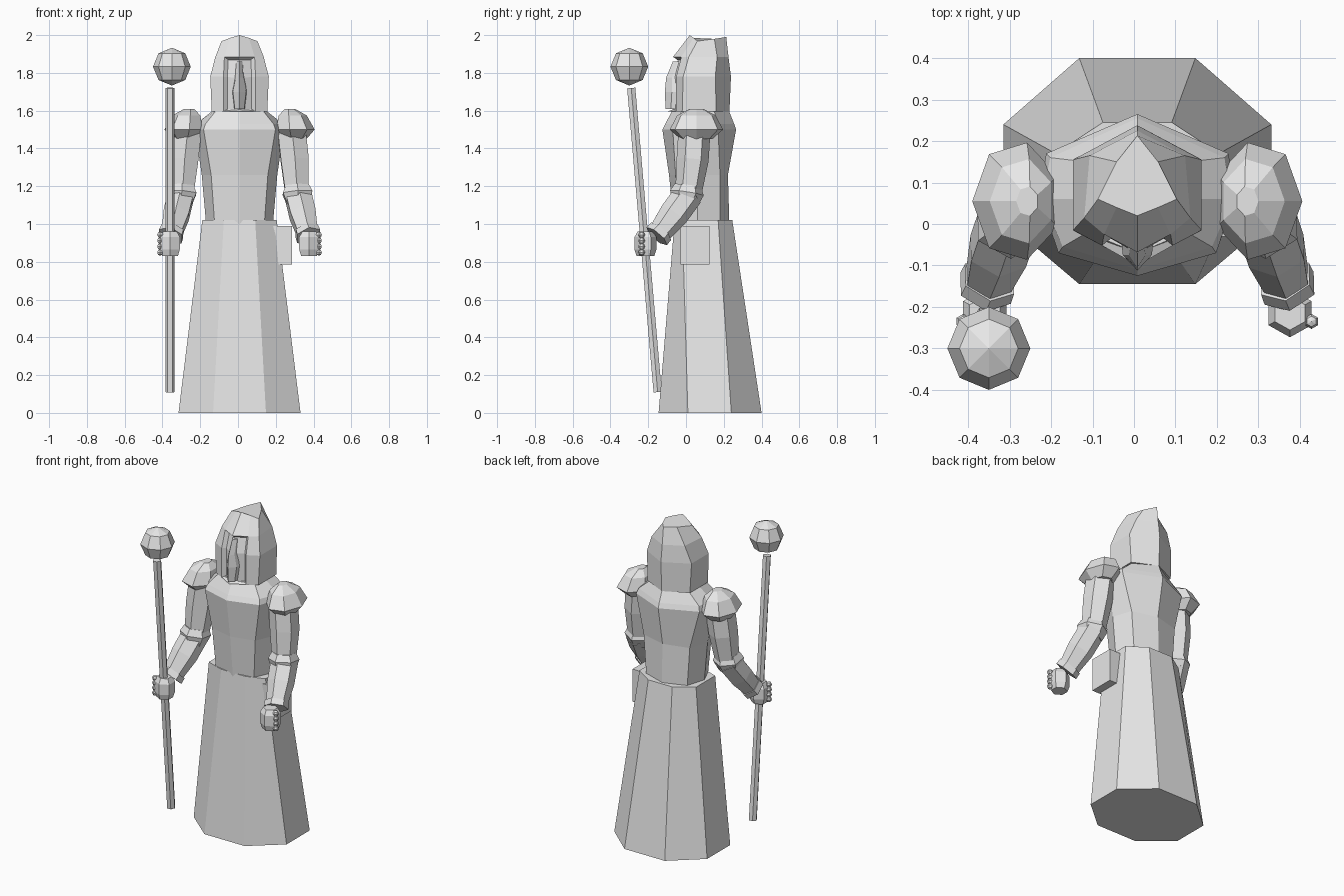
import bpy, bmesh, math
from mathutils import Vector

if "Cube" in bpy.data.objects:
    bpy.data.objects.remove(bpy.data.objects["Cube"])

CX = 0.008  # mirror line of the figure

grey = bpy.data.materials.new("plain grey")
grey.diffuse_color = (0.8, 0.8, 0.8, 1)
grey.use_nodes = True
grey.node_tree.nodes["Principled BSDF"].inputs["Base Color"].default_value = grey.diffuse_color


def finish(name, bm):
    bmesh.ops.recalc_face_normals(bm, faces=bm.faces)
    mesh = bpy.data.meshes.new(name)
    bm.to_mesh(mesh)
    bm.free()
    mesh.materials.append(grey)
    obj = bpy.data.objects.new(name, mesh)
    bpy.context.collection.objects.link(obj)
    return obj


def loft(rings):
    """Bridge equal rings of points and cap both ends."""
    bm = bmesh.new()
    loops = [[bm.verts.new(p) for p in r] for r in rings]
    n = len(loops[0])
    for a, b in zip(loops, loops[1:]):
        for i in range(n):
            j = (i + 1) % n
            bm.faces.new((a[i], a[j], b[j], b[i]))
    bm.faces.new(loops[0][::-1])
    bm.faces.new(loops[-1])
    bmesh.ops.recalc_face_normals(bm, faces=bm.faces)
    return bm


def mirror_ring(half, z=None):
    """Half outline from front to back, completed across the middle."""
    pts = [(x, y, z if z is not None else r[0]) for x, y, *r in half]
    other = [(-x, y, h) for x, y, h in reversed(pts) if x > 0.001]
    return [(x + CX, y, h) for x, y, h in pts + other]


def tube(path, radii, n, turn=0.0):
    """Rings across a bent path."""
    path = [Vector(p) for p in path]
    rings = []
    for i, p in enumerate(path):
        d = (path[min(i + 1, len(path) - 1)] - path[max(i - 1, 0)]).normalized()
        u = Vector((1, 0, 0))
        u = (u - d * u.dot(d)).normalized()
        v = d.cross(u)
        rings.append([p + radii[i] * (u * math.cos(a) + v * math.sin(a))
                      for a in (turn + math.tau * k / n for k in range(n))])
    return loft(rings)


def box(name, lo, hi):
    bm = loft([[(lo[0], lo[1], z), (hi[0], lo[1], z), (hi[0], hi[1], z), (lo[0], hi[1], z)]
               for z in (lo[2], hi[2])])
    return finish(name, bm)


def ball(name, centre, r, seg, rings):
    bm = bmesh.new()
    bmesh.ops.create_uvsphere(bm, u_segments=seg, v_segments=rings, radius=r)
    bmesh.ops.translate(bm, verts=bm.verts, vec=centre)
    return finish(name, bm)


# Robe skirt: flared eight-sided cone
finish("skirt", loft([
    mirror_ring([(0.14, -0.145), (0.323, 0.01), (0.323, 0.24), (0.14, 0.4)], 0.0),
    mirror_ring([(0.083, -0.06), (0.197, -0.02), (0.197, 0.17), (0.083, 0.245)], 1.02)]))

# Torso with sloping shoulders
finish("torso", loft([
    mirror_ring([(0, -0.06), (0.13, -0.04), (0.175, 0.06), (0.14, 0.18), (0, 0.23)], 0.98),
    mirror_ring([(0, -0.09), (0.15, -0.055), (0.2, 0.06), (0.16, 0.18), (0, 0.222)], 1.26),
    mirror_ring([(0, -0.125), (0.19, -0.07), (0.235, 0.06), (0.22, 0.17), (0, 0.265)], 1.5),
    mirror_ring([(0, -0.11), (0.18, -0.055), (0.23, 0.06), (0.21, 0.16), (0, 0.255)], 1.53),
    mirror_ring([(0, -0.07), (0.12, -0.02), (0.135, 0.06), (0.125, 0.15), (0, 0.225)], 1.605)]))

# Pointed hood with a recessed face opening
hood = loft([
    mirror_ring([(0, -0.1), (0.085, -0.052), (0.147, -0.02), (0.147, 0.16), (0, 0.23)], 1.595),
    mirror_ring([(0, -0.1), (0.085, -0.052), (0.155, -0.015), (0.155, 0.155), (0, 0.238)], 1.78),
    mirror_ring([(0, -0.068), (0.08, -0.025), (0.128, 0.015), (0.115, 0.165), (0, 0.225)], 1.885),
    mirror_ring([(0, 0.02, 2.0), (0.05, 0.04, 1.985), (0.095, 0.06, 1.968),
                 (0.05, 0.15, 1.98), (0, 0.213, 1.99)])])
opening = [f for f in hood.faces
           if all(abs(v.co.x - CX) < 0.09 and v.co.y < 0 and v.co.z < 1.89 for v in f.verts)]
bmesh.ops.inset_region(hood, faces=opening, thickness=0.01, depth=-0.025, use_even_offset=True)
finish("hood", hood)

# Mask ridge inside the opening
finish("mask_ridge", loft([
    mirror_ring([(0, -0.108), (0.025, -0.08), (0.03, -0.03)], 1.61),
    mirror_ring([(0, -0.112), (0.035, -0.075), (0.04, -0.03)], 1.7),
    mirror_ring([(0, -0.105), (0.02, -0.075), (0.03, -0.03)], 1.775),
    mirror_ring([(0, -0.07), (0.015, -0.045), (0.02, 0.0)], 1.86)]))

# Belt pouch
box("pouch", (0.185, -0.03, 0.785), (0.285, 0.125, 0.99))

for side, label in ((1, "left"), (-1, "right")):
    def at(x, y, z):
        return (CX + side * x, y, z)

    # Faceted shoulder guard
    rings = []
    for z, r, dx in ((1.45, 0.6, 0.0), (1.5, 1.0, 0.0), (1.575, 0.72, -0.012), (1.61, 0.25, -0.025)):
        rings.append([at(0.29 + dx + 0.108 * r * math.cos(a), 0.055 + 0.145 * r * math.sin(a), z)
                      for a in (math.tau * k / 7 for k in range(7))])
    finish(label + "_shoulder_guard", loft(rings))

    # Sleeve: upper arm, elbow and forearm
    finish(label + "_upper_arm", tube(
        [at(0.275, 0.045, 1.5), at(0.292, 0.035, 1.34), at(0.305, 0.01, 1.14)],
        [0.085, 0.085, 0.068], 6, 0.5))
    finish(label + "_elbow", tube(
        [at(0.305, 0.01, 1.205), at(0.307, 0.005, 1.165), at(0.312, -0.005, 1.105)],
        [0.07, 0.09, 0.068], 6, 0.5))
    finish(label + "_forearm", tube(
        [at(0.308, 0.015, 1.16), at(0.335, -0.065, 1.05), at(0.362, -0.145, 0.945)],
        [0.078, 0.078, 0.06], 6, 0.5))
    finish(label + "_cuff", tube(
        [at(0.356, -0.132, 0.962), at(0.366, -0.155, 0.935)], [0.07, 0.072], 6, 0.5))

    # Fist with stacked knuckles
    rings = []
    for z, s in ((0.83, 0.8), (0.865, 1.0), (0.93, 1.0), (0.96, 0.7)):
        rings.append([at(0.368 + 0.06 * s * math.cos(a), -0.215 + 0.058 * s * math.sin(a), z)
                      for a in (math.tau * (k + 0.5) / 6 for k in range(6))])
    finish(label + "_fist", loft(rings))
    for k in range(4):
        ball(f"{label}_knuckle_{k + 1}", at(0.42, -0.235, 0.85 + 0.031 * k), 0.018, 6, 4)

# Leaning staff and floating faceted orb
finish("staff", tube([(-0.36, -0.15, 0.11), (-0.36, -0.29, 1.72)], [0.025, 0.025], 6, math.pi / 6 * 0))
ball("staff_orb", (-0.35, -0.3, 1.833), 0.1, 8, 4)
